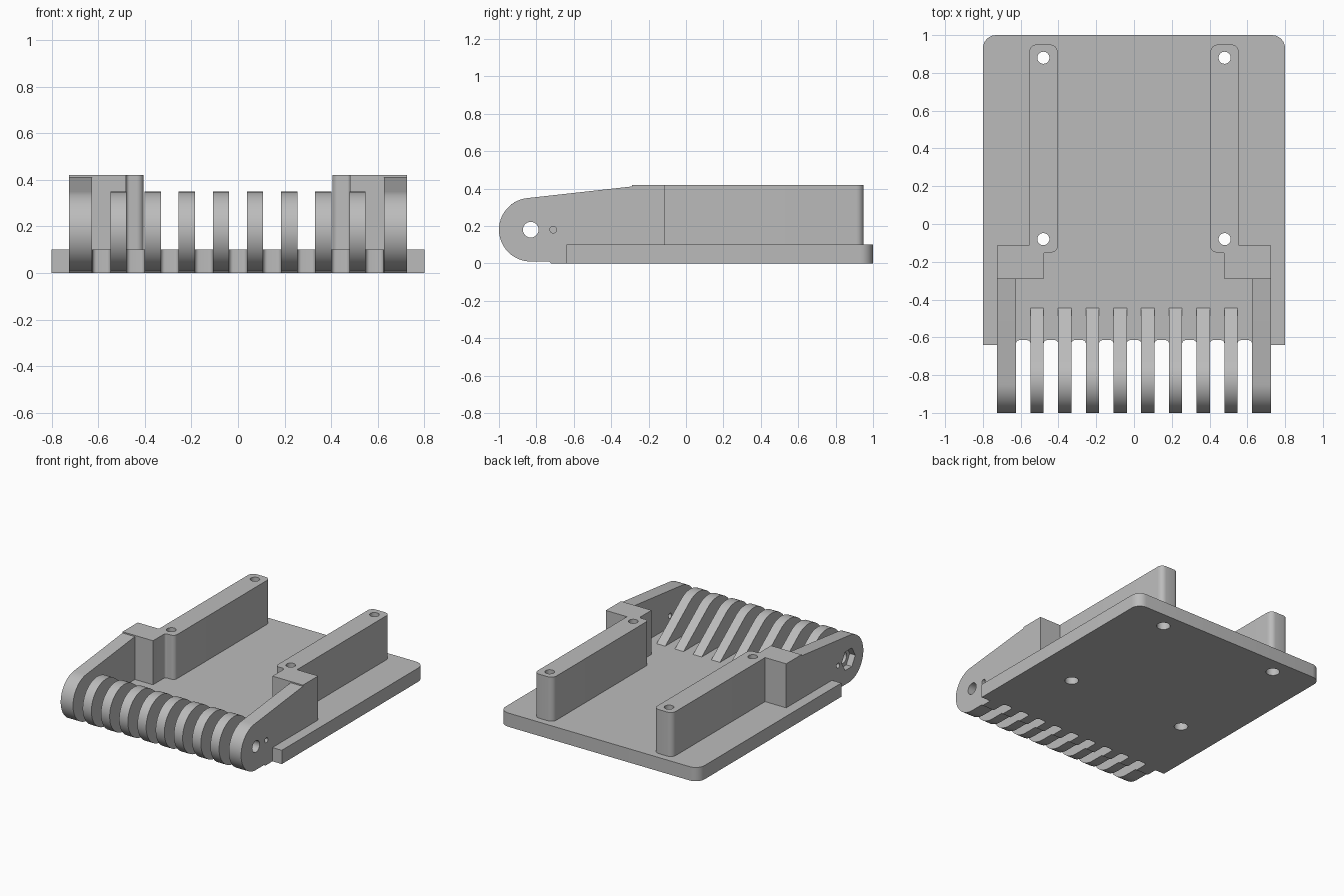
import bpy, bmesh
from math import pi, cos, sin, atan2, acos, hypot, radians
from mathutils import Vector

cube = bpy.data.objects.get("Cube")
if cube:
    bpy.data.objects.remove(cube, do_unlink=True)

grey = bpy.data.materials.new("plain grey")
grey.use_nodes = True
COLOUR = (0.5, 0.5, 0.5, 1)
grey.diffuse_color = COLOUR
grey.node_tree.nodes["Principled BSDF"].inputs["Base Color"].default_value = COLOUR

PIVOT, R = (-0.83, 0.18), 0.17      # hinge axis (y, z) and knuckle radius
PITCH, FINGER = 0.1466, 0.07
FRONT, THICK, TOP = -0.64, 0.1, 0.42


def prism(name, outline, lo, hi, axis="Z"):
    """Extrude a 2D outline along Z (outline x, y) or X (outline y, z)."""
    def place(p, t):
        return (p[0], p[1], t) if axis == "Z" else (t, p[0], p[1])
    bm = bmesh.new()
    face = bm.faces.new([bm.verts.new(place(p, lo)) for p in outline])
    ext = bmesh.ops.extrude_face_region(bm, geom=[face])
    moved = [v for v in ext["geom"] if isinstance(v, bmesh.types.BMVert)]
    shift = Vector(place((0, 0), hi - lo))
    bmesh.ops.translate(bm, verts=moved, vec=shift)
    bmesh.ops.recalc_face_normals(bm, faces=bm.faces)
    mesh = bpy.data.meshes.new(name)
    bm.to_mesh(mesh)
    bm.free()
    mesh.materials.append(grey)
    ob = bpy.data.objects.new(name, mesh)
    bpy.context.collection.objects.link(ob)
    return ob


def arc(c, r, a, b, n):
    return [(c[0] + r * cos(a + (b - a) * i / n),
             c[1] + r * sin(a + (b - a) * i / n)) for i in range(n + 1)]


def circle(c, r, n=32):
    return arc(c, r, 0, 2 * pi, n)[:-1]


def fillet(corners, n=6):
    """Round right-angled corners given as (x, y, radius)."""
    out = []
    for i, (x, y, r) in enumerate(corners):
        p = Vector((x, y))
        if r == 0:
            out.append(p)
            continue
        u = (Vector(corners[i - 1][:2]) - p).normalized() * r
        v = (Vector(corners[(i + 1) % len(corners)][:2]) - p).normalized() * r
        for k in range(n + 1):
            t = k / n * pi / 2
            out.append(p + u * (1 - sin(t)) + v * (1 - cos(t)))
    return out


def knuckle(end, foot):
    """Round nose with a straight back running tangentially to the end point."""
    dy, dz = end[0] - PIVOT[0], end[1] - PIVOT[1]
    start = atan2(dz, dy) + acos(R / hypot(dy, dz))
    return arc(PIVOT, R, start, 1.5 * pi, 32) + [
        (-0.73, 0.01), (-0.72, 0), (FRONT, 0), (FRONT, foot), (end[0], foot), end]


def finish(ob, cutters):
    bpy.ops.object.select_all(action="DESELECT")
    ob.select_set(True)
    bpy.context.view_layer.objects.active = ob
    for c in cutters:
        mod = ob.modifiers.new("cut", "BOOLEAN")
        mod.operation, mod.solver, mod.object = "DIFFERENCE", "EXACT", c
        bpy.ops.object.modifier_apply(modifier=mod.name)
    bpy.ops.object.shade_smooth_by_angle(angle=radians(30))


# Cutters
bolts, recesses = [], []
for sx in (-0.48, 0.48):
    for y in (-0.08, 0.88):
        bolts.append(prism("bolt_cutter", circle((sx, y), 0.032), -0.1, 0.6))
        recesses.append(prism("recess_cutter", circle((sx, y), 0.046), -0.1, 0.06))
bore = prism("bore_cutter", circle(PIVOT, 0.042), -1, 1, "X")
pin = prism("pin_cutter", circle((-0.71, PIVOT[1]), 0.018, 20), -1, 1, "X")
nut = prism("nut_cutter", circle(PIVOT, 0.078, 6), -0.9, -0.68, "X")

# Base plate with rounded back corners and a notched front edge
outline = [(0.8, FRONT, 0), (0.8, 1, 0.07), (-0.8, 1, 0.07), (-0.8, FRONT, 0)]
half_gap = (PITCH - FINGER) / 2
for k in range(-4, 5):
    a, b = k * PITCH - half_gap, k * PITCH + half_gap
    outline += [(a, FRONT, 0), (a, -0.615, 0.018), (b, -0.615, 0.018), (b, FRONT, 0)]
finish(prism("base_plate", fillet(outline), 0, THICK), bolts + recesses)

# Hinge fingers
for k in range(8):
    x = (k - 3.5) * PITCH
    finger = prism("hinge_finger_%d" % (k + 1), knuckle((-0.445, THICK), 0.05),
                   x - FINGER / 2, x + FINGER / 2, "X")
    finish(finger, [bore])

# Side rails with their corner blocks, and the outer hinge arms
rail = [(0.405, -0.15, 0.03), (0.48, -0.15, 0.015), (0.48, -0.29, 0),
        (0.725, -0.29, 0), (0.725, -0.115, 0), (0.555, -0.115, 0),
        (0.555, 0.95, 0.04), (0.405, 0.95, 0.04)]
for side, s in (("left", 1), ("right", -1)):
    shape = fillet([(s * x, y, r) for x, y, r in rail])
    finish(prism(side + "_rail", shape, 0.08, TOP), bolts)
    lo, hi = sorted((s * 0.626, s * 0.725))
    arm = prism(side + "_hinge_arm", knuckle((-0.289, 0.411), 0.05), lo, hi, "X")
    finish(arm, [bore, pin] + ([nut] if s < 0 else []))

for c in bolts + recesses + [bore, pin, nut]:
    bpy.data.objects.remove(c, do_unlink=True)
